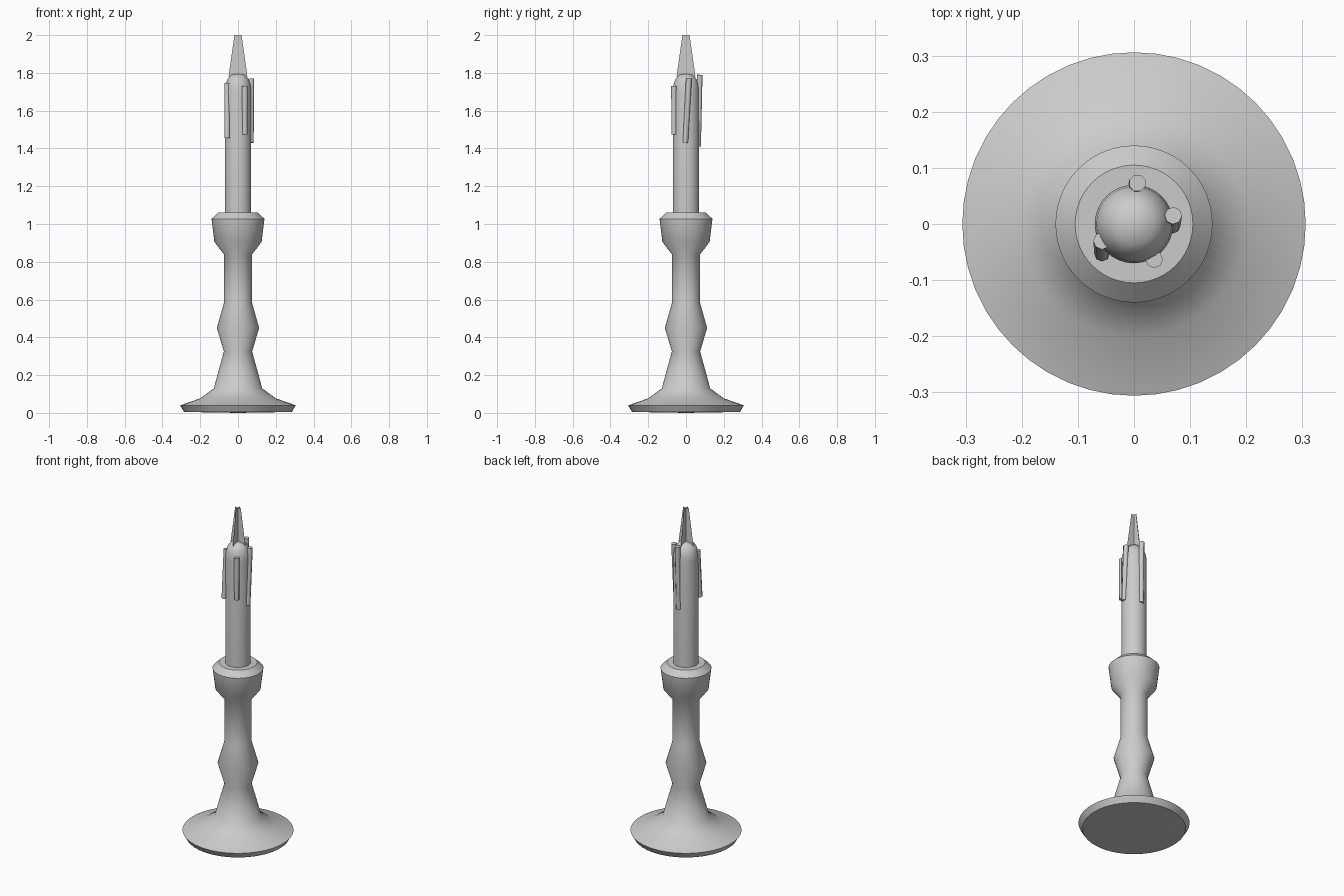
import bpy, bmesh, math
from mathutils import Vector

if "Cube" in bpy.data.objects:
    bpy.data.objects.remove(bpy.data.objects["Cube"])

def make_object(name, bm, angle=None):
    mesh = bpy.data.meshes.new(name)
    bm.to_mesh(mesh)
    bm.free()
    ob = bpy.data.objects.new(name, mesh)
    bpy.context.collection.objects.link(ob)
    if angle:
        bpy.ops.object.select_all(action='DESELECT')
        ob.select_set(True)
        bpy.context.view_layer.objects.active = ob
        bpy.ops.object.shade_smooth_by_angle(angle=math.radians(angle))
    return ob

def lathe(name, profile, sides, angle=40):
    bm = bmesh.new()
    pts = [bm.verts.new((r, 0, z)) for r, z in profile]
    edges = [bm.edges.new(p) for p in zip(pts, pts[1:])]
    bmesh.ops.spin(bm, geom=pts + edges, cent=(0, 0, 0), axis=(0, 0, 1),
                   angle=math.tau, steps=sides)
    bmesh.ops.remove_doubles(bm, verts=bm.verts, dist=1e-4)
    bmesh.ops.recalc_face_normals(bm, faces=bm.faces)
    return make_object(name, bm, angle)

def drip(name, top, bottom, radius=0.0155, sides=8):
    top, bottom = Vector(top), Vector(bottom)
    axis = top - bottom
    bm = bmesh.new()
    bmesh.ops.create_cone(bm, cap_ends=True, segments=sides, radius1=radius * 0.9,
                          radius2=radius, depth=axis.length)
    ob = make_object(name, bm, 50)
    ob.location = (top + bottom) / 2
    ob.rotation_euler = axis.to_track_quat('Z', 'Y').to_euler()

# Turned holder with foot, knop and cup
lathe("holder", [(0, 0), (0.285, 0.005), (0.306, 0.04), (0.2, 0.077), (0.128, 0.13),
                 (0.075, 0.325), (0.112, 0.45), (0.075, 0.58), (0.075, 0.84),
                 (0.125, 0.905), (0.14, 1.027), (0.105, 1.06), (0, 1.06)], 48)

# Candle with rounded top
lathe("candle", [(0, 1.03), (0.07, 1.03), (0.07, 1.70), (0.067, 1.735),
                 (0.057, 1.765), (0.036, 1.79), (0, 1.795)], 32, 60)

# Wax drips
drip("wax_drip_right", (0.07, 0.015, 1.77), (0.069, -0.003, 1.43))
drip("wax_drip_back", (0.006, 0.073, 1.79), (0.003, 0.066, 1.41))
drip("wax_drip_front", (0.036, -0.063, 1.73), (0.036, -0.063, 1.475))
drip("wax_drip_left", (-0.057, -0.03, 1.745), (-0.057, -0.053, 1.455))

# Flame from two crossed planes
bm = bmesh.new()
for dx, dy in ((1, 0), (0, 1)):
    bm.faces.new([bm.verts.new((w * dx, w * dy, z)) for w, z in
                  ((-0.05, 1.78), (0.05, 1.78), (0.019, 2.0), (-0.019, 2.0))])
make_object("flame", bm)
